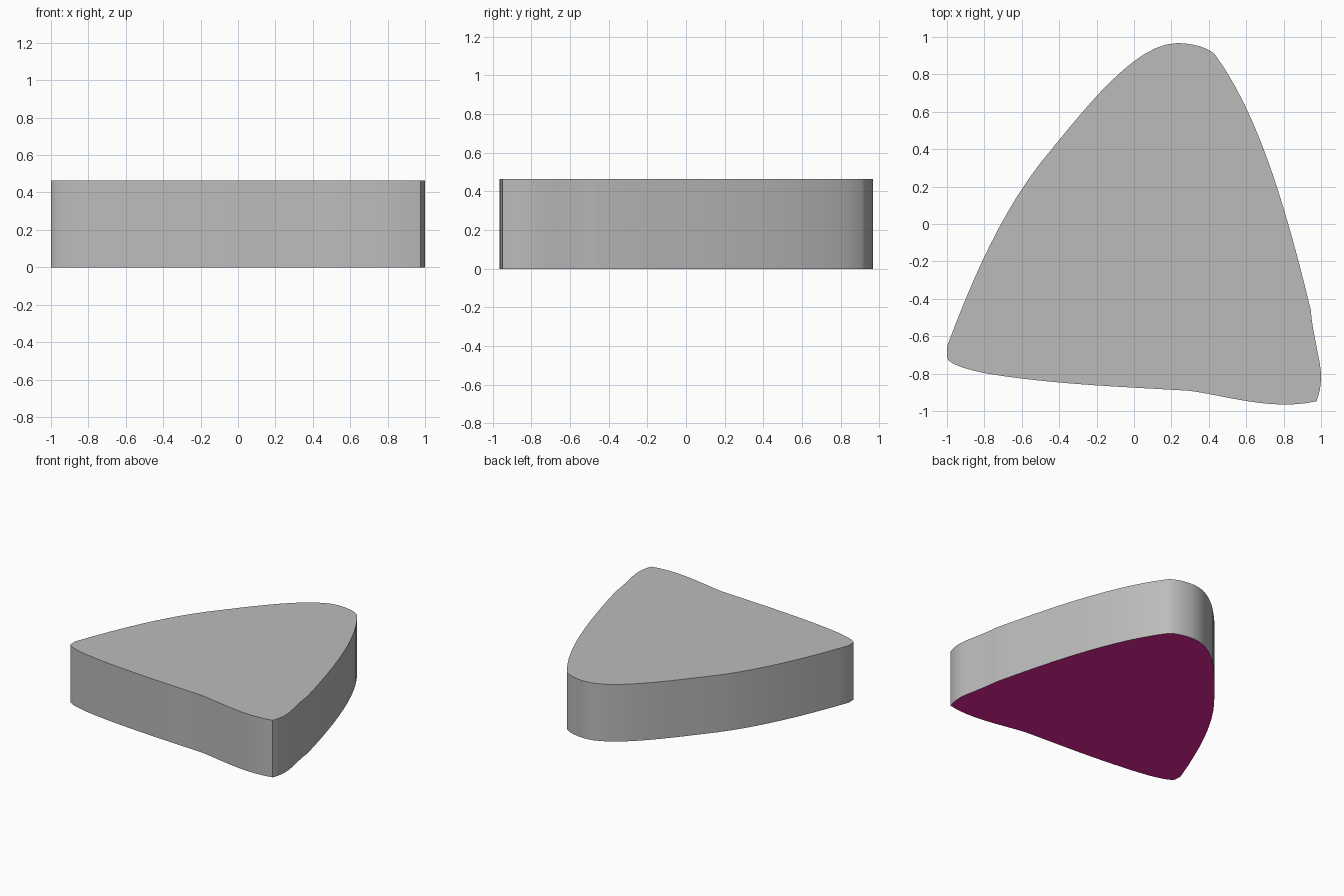
import bpy, bmesh
from mathutils import Vector
from mathutils.geometry import interpolate_bezier

if "Cube" in bpy.data.objects:
    bpy.data.objects.remove(bpy.data.objects["Cube"])

HEIGHT = 0.463

# Outline as chained bezier runs: start, handle, handle (end = next start)
runs = [
    ((-1, -.655), (-.87, -.31), (-.70, .10)),     # left flank
    ((-.44, .40), (-.26, .62), (.01, .967)),
    ((.23, .967), (.31, .967), (.39, .945)),      # rounded tip
    ((.43, .91), (.66, .60), (.81, .10)),         # right flank
    ((.945, -.46), (.955, -.59), (1, -.74)),
    ((1, -.81), (1, -.87), (.99, -.91)),          # right corner
    ((.975, -.948), (.74, -1.0), (.50, -.92)),    # front edge
    ((.30, -.892), (.05, -.875), (-.43, -.862)),
    ((-.80, -.797), (-.93, -.77), (-1, -.74)),    # left corner
    ((-1, -.71), (-1, -.69), (-1, -.67)),
]
outline = []
for i, (a, h0, h1) in enumerate(runs):
    b = runs[(i + 1) % len(runs)][0]
    pts = interpolate_bezier(*[Vector((*p, 0)) for p in (a, h0, h1, b)], 13)
    outline += pts[:-1]

# Extrude the outline into a solid slab
bm = bmesh.new()
base = bm.faces.new([bm.verts.new(p) for p in outline])
top = bmesh.ops.extrude_face_region(bm, geom=[base], use_keep_orig=True)["geom"]
bmesh.ops.translate(bm, vec=(0, 0, HEIGHT),
                    verts=[g for g in top if isinstance(g, bmesh.types.BMVert)])
bmesh.ops.recalc_face_normals(bm, faces=bm.faces)

# Purple underside
for f in bm.faces:
    f.material_index = 1 if f.normal.z < -0.5 else 0

mesh = bpy.data.meshes.new("rounded_wedge_slab")
bm.to_mesh(mesh)
bm.free()
grey = bpy.data.materials.new("grey")
grey.diffuse_color = (0.5, 0.5, 0.5, 1)
grey.use_nodes = True
grey.node_tree.nodes["Principled BSDF"].inputs["Base Color"].default_value = grey.diffuse_color
purple = bpy.data.materials.new("underside_purple")
purple.diffuse_color = (0.8, 0.02, 0.34, 1)
purple.use_nodes = True
purple.node_tree.nodes["Principled BSDF"].inputs["Base Color"].default_value = purple.diffuse_color
mesh.materials.append(grey)
mesh.materials.append(purple)

slab = bpy.data.objects.new("rounded_wedge_slab", mesh)
bpy.context.collection.objects.link(slab)
bpy.context.view_layer.objects.active = slab
slab.select_set(True)
bpy.ops.object.shade_smooth_by_angle(angle=0.5)
